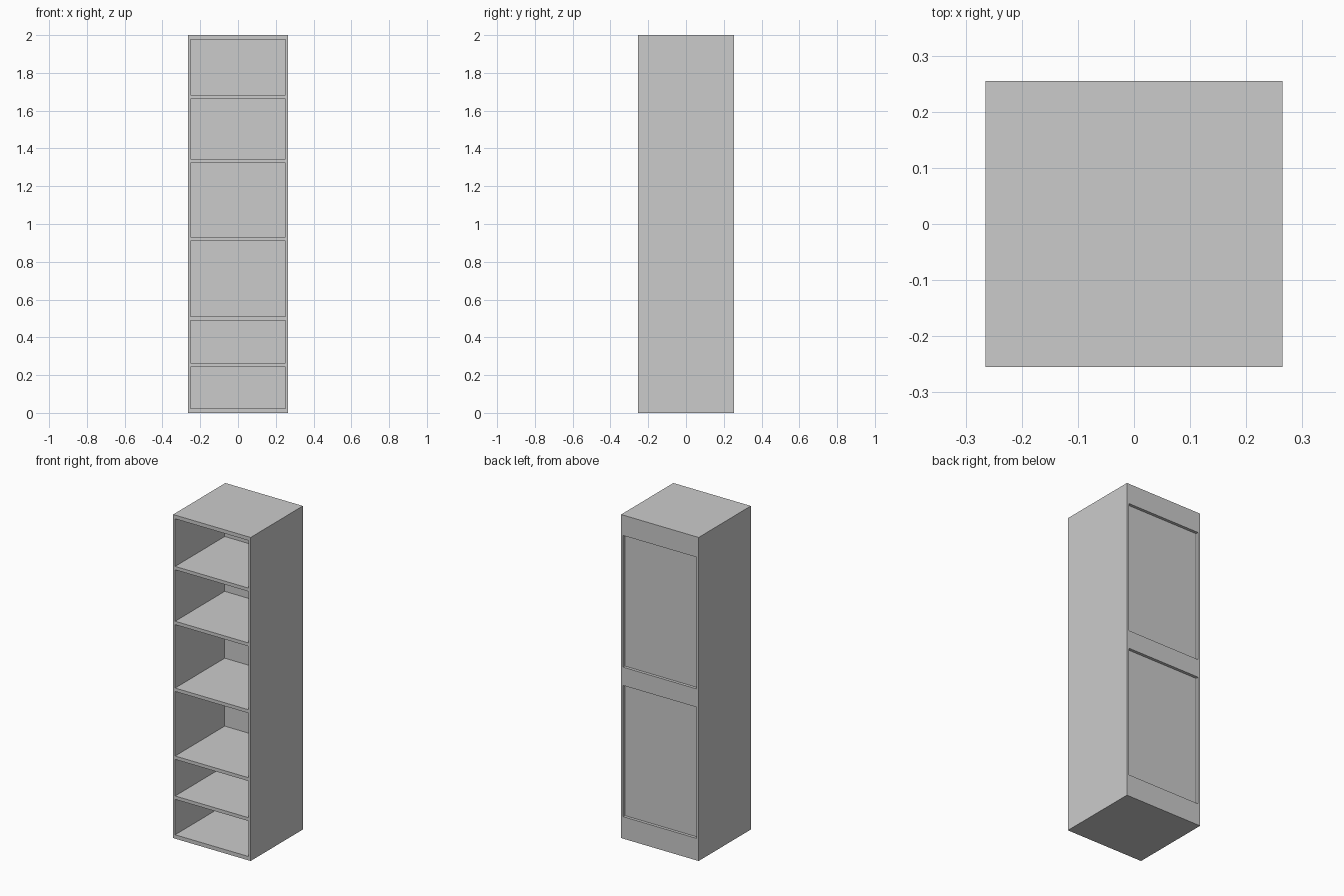
import bpy

cube = bpy.data.objects.get("Cube")
if cube:
    bpy.data.objects.remove(cube, do_unlink=True)

HALF_W, HALF_D, HEIGHT = 0.265, 0.255, 2.0
INNER_W = 0.251
BACK_IN, BACK_OUT = 0.229, 0.237   # inner and outer face of the thin back panel

grey = bpy.data.materials.new("light_grey")
grey.use_nodes = True
colour = (0.6, 0.6, 0.6, 1)
grey.diffuse_color = colour
grey.node_tree.nodes["Principled BSDF"].inputs["Base Color"].default_value = colour


def box(name, half_w, y0, y1, z0, z1):
    bpy.ops.mesh.primitive_cube_add(size=1, location=(0, (y0 + y1) / 2, (z0 + z1) / 2))
    ob = bpy.context.object
    ob.name = name
    ob.scale = (half_w * 2, y1 - y0, z1 - z0)
    bpy.ops.object.transform_apply(location=True, rotation=False, scale=True)
    return ob


def carve(target, y0, y1, z0, z1):
    cutter = box("cutter", INNER_W, y0, y1, z0, z1)
    cutter.hide_render = True
    mod = target.modifiers.new("carve", "BOOLEAN")
    mod.operation = "DIFFERENCE"
    mod.solver = "EXACT"
    mod.object = cutter
    bpy.ops.object.select_all(action="DESELECT")
    target.select_set(True)
    bpy.context.view_layer.objects.active = target
    bpy.ops.object.modifier_apply(modifier=mod.name)
    bpy.data.objects.remove(cutter, do_unlink=True)


# Cabinet carcass with its shelves
cabinet = box("cabinet", HALF_W, -HALF_D, HALF_D, 0, HEIGHT)
cabinet.data.materials.clear()
cabinet.data.materials.append(grey)

# Open compartments between the shelves
for z0, z1 in [(0.024, 0.243), (0.264, 0.49), (0.511, 0.91),
               (0.931, 1.323), (1.344, 1.662), (1.683, 1.977)]:
    carve(cabinet, -HALF_D - 0.1, BACK_IN, z0, z1)

# Two recessed panels on the back
for z0, z1 in [(0.136, 0.947), (1.06, 1.874)]:
    carve(cabinet, BACK_OUT, HALF_D + 0.1, z0, z1)
